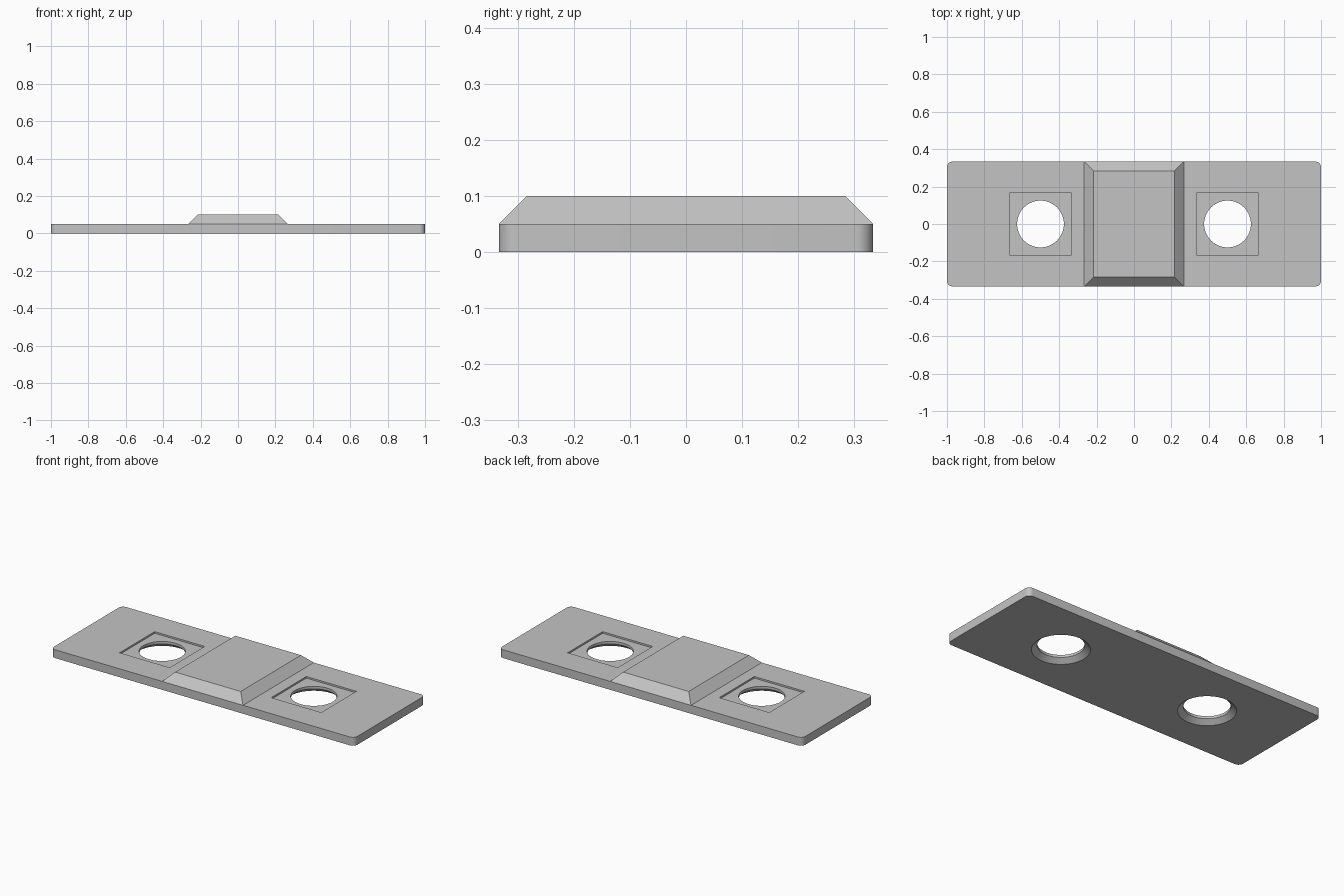
import bpy
import bmesh
from math import cos, sin, pi, radians

cube = bpy.data.objects.get("Cube")
if cube:
    bpy.data.objects.remove(cube, do_unlink=True)

LENGTH, WIDTH, THICK = 2.0, 0.667, 0.05
CORNER = 0.03
HOLE_X, HOLE_R, SINK_R, SINK_Z = 0.5, 0.125, 0.155, 0.025
POCKET, POCKET_DEPTH = 0.33, 0.01

grey = bpy.data.materials.new("plain grey")
grey.use_nodes = True
grey.diffuse_color = (0.55, 0.55, 0.55, 1)
grey.node_tree.nodes["Principled BSDF"].inputs["Base Color"].default_value = (0.55, 0.55, 0.55, 1)


def loft(name, rings):
    """Closed solid skinned through rings of equal point count."""
    bm = bmesh.new()
    loops = [[bm.verts.new(p) for p in ring] for ring in rings]
    n = len(loops[0])
    for low, high in zip(loops, loops[1:]):
        for i in range(n):
            j = (i + 1) % n
            bm.faces.new((low[i], low[j], high[j], high[i]))
    bm.faces.new(loops[0][::-1])
    bm.faces.new(loops[-1])
    bmesh.ops.recalc_face_normals(bm, faces=bm.faces)
    mesh = bpy.data.meshes.new(name)
    bm.to_mesh(mesh)
    bm.free()
    mesh.materials.append(grey)
    obj = bpy.data.objects.new(name, mesh)
    bpy.context.collection.objects.link(obj)
    return obj


def rectangle(x, w, d, z):
    return [(x + sx * w / 2, sy * d / 2, z)
            for sx, sy in ((-1, -1), (1, -1), (1, 1), (-1, 1))]


def circle(x, r, z, n=64):
    return [(x + r * cos(2 * pi * i / n), r * sin(2 * pi * i / n), z) for i in range(n)]


def rounded_rectangle(w, d, r, z, steps=8):
    points = []
    for k, (sx, sy) in enumerate(((1, 1), (-1, 1), (-1, -1), (1, -1))):
        for i in range(steps + 1):
            a = pi / 2 * (k + i / steps)
            points.append((sx * (w / 2 - r) + r * cos(a), sy * (d / 2 - r) + r * sin(a), z))
    return points


def cut(target, cutter):
    cutter.hide_render = True
    mod = target.modifiers.new("cut", "BOOLEAN")
    mod.operation = "DIFFERENCE"
    mod.solver = "EXACT"
    mod.object = cutter
    bpy.context.view_layer.objects.active = target
    bpy.ops.object.modifier_apply(modifier=mod.name)
    bpy.data.objects.remove(cutter, do_unlink=True)


# Base plate with rounded corners
plate = loft("base_plate", [rounded_rectangle(LENGTH, WIDTH, CORNER, z) for z in (0, THICK)])

# Shallow square pockets on top, holes flared underneath
slope = (SINK_R - HOLE_R) / SINK_Z
for x in (-HOLE_X, HOLE_X):
    cut(plate, loft("pocket_cutter", [rectangle(x, POCKET, POCKET, z)
                                      for z in (THICK - POCKET_DEPTH, 2 * THICK)]))
    cut(plate, loft("hole_cutter", [circle(x, SINK_R + slope * 0.01, -0.01),
                                    circle(x, HOLE_R, SINK_Z),
                                    circle(x, HOLE_R, 2 * THICK)]))

bpy.ops.object.select_all(action="DESELECT")
plate.select_set(True)
bpy.context.view_layer.objects.active = plate
bpy.ops.object.shade_smooth_by_angle(angle=radians(30))

# Raised centre block with bevelled sides
loft("centre_block", [rectangle(0, 0.533, WIDTH, THICK),
                      rectangle(0, 0.433, WIDTH - 0.1, 2 * THICK)])
